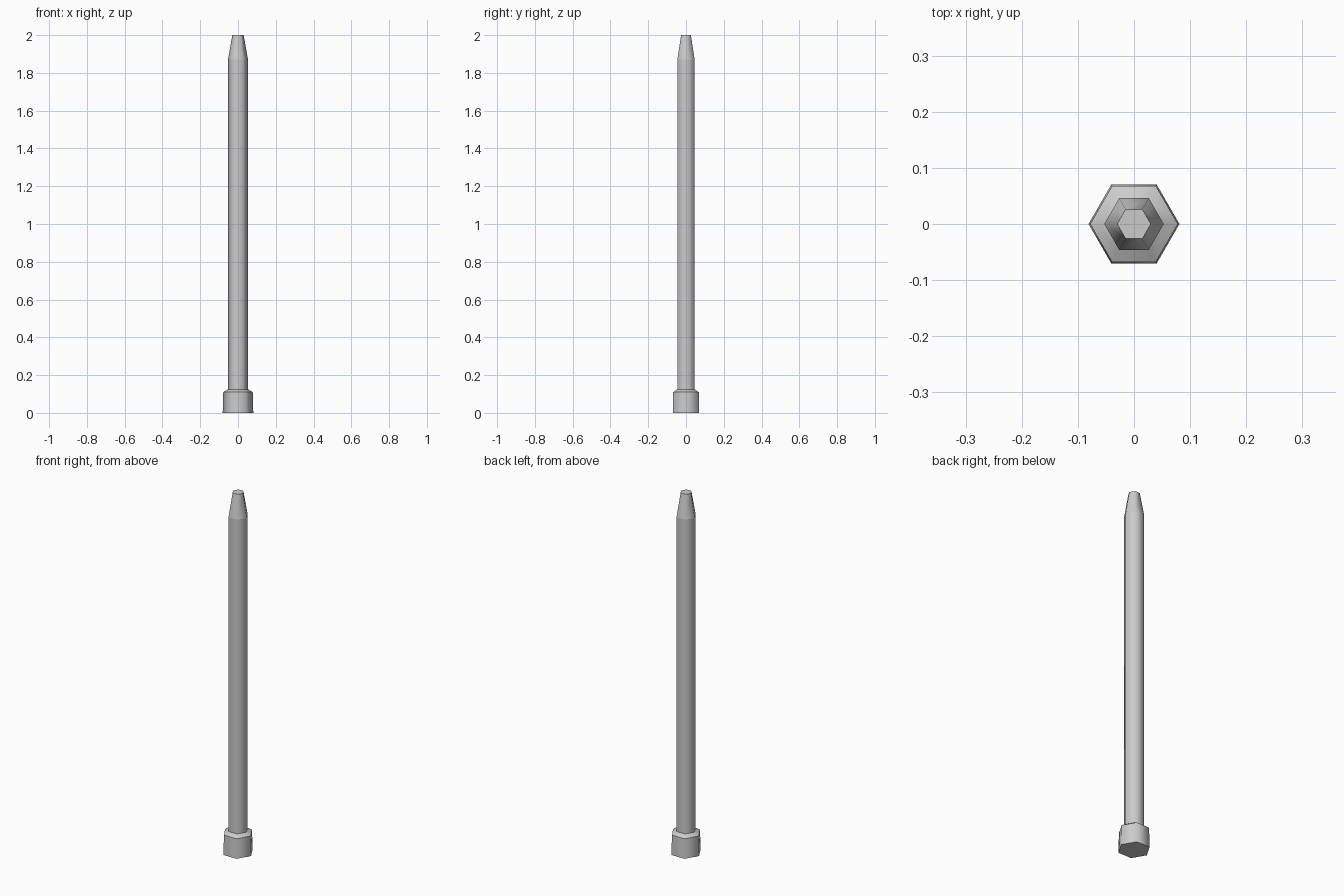
import bpy
import bmesh
from math import cos, sin, pi

cube = bpy.data.objects.get("Cube")
if cube:
    bpy.data.objects.remove(cube, do_unlink=True)

# Plain grey metal
steel = bpy.data.materials.new("grey_steel")
steel.use_nodes = True
color = (0.6, 0.6, 0.6, 1)
steel.diffuse_color = color
steel.node_tree.nodes["Principled BSDF"].inputs["Base Color"].default_value = color

SIDES = 6


def hex_solid(name, profile):
    """Closed six-sided solid through (radius, height) rings, corners on the x axis."""
    bm = bmesh.new()
    rings = [[bm.verts.new((r * cos(2 * pi * i / SIDES), r * sin(2 * pi * i / SIDES), z))
              for i in range(SIDES)] for r, z in profile]
    for low, high in zip(rings, rings[1:]):
        for i in range(SIDES):
            j = (i + 1) % SIDES
            bm.faces.new((low[i], low[j], high[j], high[i])).smooth = True
    bm.faces.new(rings[0][::-1])
    bm.faces.new(rings[-1])
    # Crisp rings, soft shading around the sides
    for edge in bm.edges:
        a, b = edge.verts
        edge.smooth = abs(a.co.z - b.co.z) > 0.001
    mesh = bpy.data.meshes.new(name)
    bm.to_mesh(mesh)
    bm.free()
    mesh.materials.append(steel)
    obj = bpy.data.objects.new(name, mesh)
    bpy.context.collection.objects.link(obj)
    return obj


# Flared head with sloped shoulder, then long shaft with tapered tip
hex_solid("bolt", [(0.081, 0), (0.078, 0.11), (0.053, 0.125),
                   (0.053, 1.87), (0.03, 2.0)])
